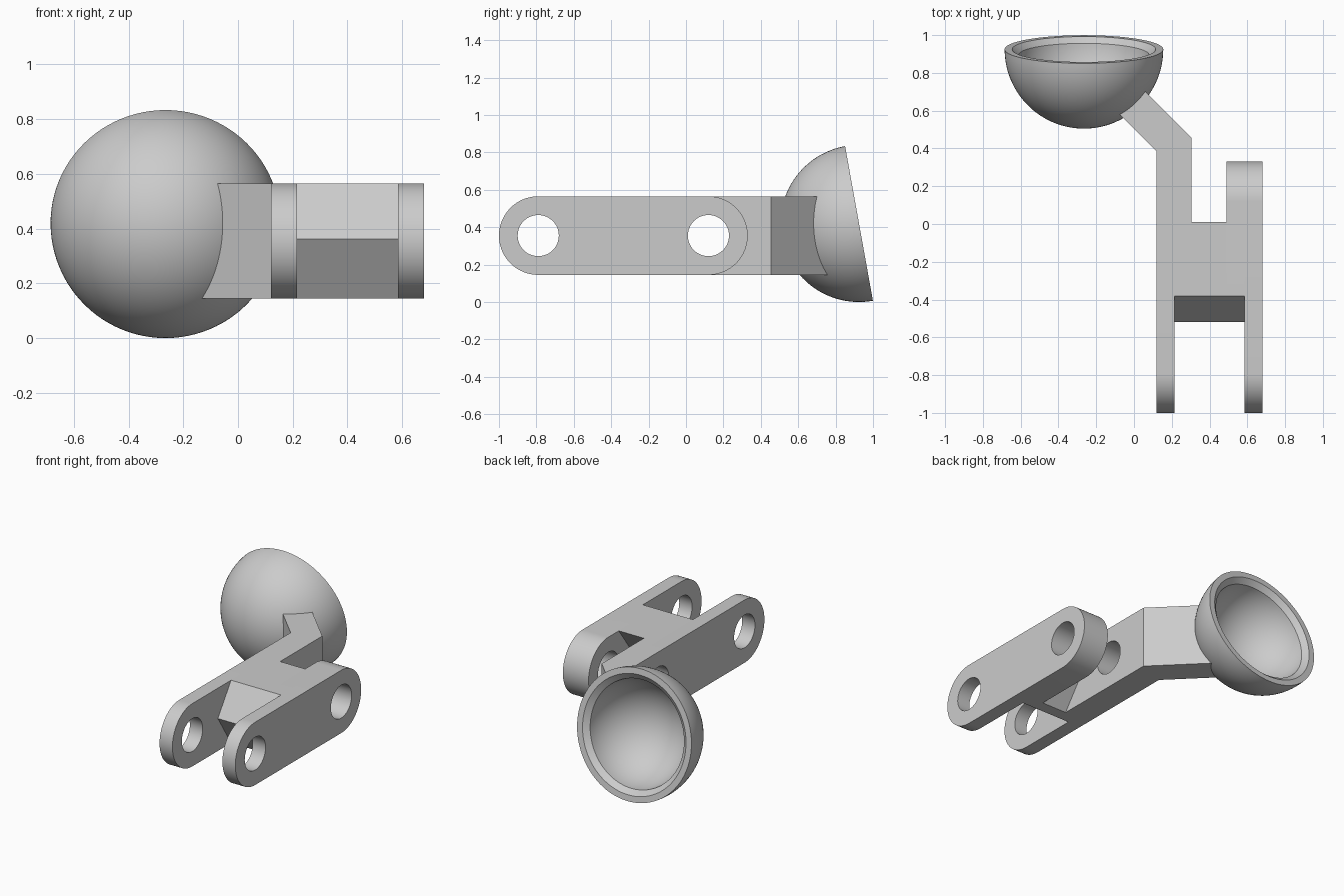
import bpy, bmesh
from math import sin, cos, pi, radians
from mathutils import Matrix, Vector

if "Cube" in bpy.data.objects:
    bpy.data.objects.remove(bpy.data.objects["Cube"], do_unlink=True)

# Single grey material
grey = bpy.data.materials.new("plain_grey")
grey.use_nodes = True
colour = (0.6, 0.6, 0.6, 1)
grey.diffuse_color = colour
grey.node_tree.nodes["Principled BSDF"].inputs["Base Color"].default_value = colour

# Main dimensions
BOTTOM, TOP = 0.145, 0.565
MID, R = 0.355, 0.21
FRONT_PIN, REAR_PIN, PIN_R = -0.79, 0.12, 0.11
BEND = 0.35
CUP = Vector((-0.265, 0.925, 0.42))
CUP_R = 0.42


def to_object(name, bm):
    bmesh.ops.recalc_face_normals(bm, faces=bm.faces)
    mesh = bpy.data.meshes.new(name)
    bm.to_mesh(mesh)
    bm.free()
    mesh.materials.append(grey)
    obj = bpy.data.objects.new(name, mesh)
    bpy.context.collection.objects.link(obj)
    return obj


def prism(name, points, low, high, along="x"):
    """Extrude a (y, z) profile along x, or an (x, y) profile along z."""
    place = (lambda a, b: (low, a, b)) if along == "x" else (lambda a, b: (a, b, low))
    bm = bmesh.new()
    face = bm.faces.new([bm.verts.new(place(a, b)) for a, b in points])
    new = bmesh.ops.extrude_face_region(bm, geom=[face])["geom"]
    # The starting face stays as the end cap
    if face not in bm.faces[:]:
        bm.faces.new([v for v in face.verts])
    d = high - low
    move = (d, 0, 0) if along == "x" else (0, 0, d)
    bmesh.ops.translate(bm, vec=move, verts=[g for g in new if isinstance(g, bmesh.types.BMVert)])
    return to_object(name, bm)


def arc(y, z, r, start, end, steps=48):
    angles = [radians(start + (end - start) * i / steps) for i in range(steps + 1)]
    return [(y + r * cos(a), z + r * sin(a)) for a in angles]


def cut(obj, cutter):
    mod = obj.modifiers.new("cut", "BOOLEAN")
    mod.operation, mod.solver, mod.object = "DIFFERENCE", "EXACT", cutter
    bpy.context.view_layer.objects.active = obj
    bpy.ops.object.modifier_apply(modifier=mod.name)


# Profile ends, ordered anticlockwise in (y, z)
round_front = arc(FRONT_PIN, MID, R, 90, 270)
wedge_front = [(-0.38, TOP), (-0.52, 0.362), (-0.38, BOTTOM)]
round_rear = arc(REAR_PIN, MID, R, -90, 90)
square_rear = [(BEND, BOTTOM), (BEND, TOP)]
slope_rear = [(-0.30, BOTTOM), (0.01, TOP)]

# Link body, built as slices across x
slices = [
    ("right_fork_plate", round_front, square_rear, 0.12, 0.215),
    ("right_inner_pad", wedge_front, square_rear, 0.215, 0.305),
    ("centre_web", wedge_front, slope_rear, 0.305, 0.49),
    ("left_inner_pad", wedge_front, round_rear, 0.49, 0.585),
    ("left_fork_plate", round_front, round_rear, 0.585, 0.68),
]
parts = {n: prism(n, front + rear, lo, hi) for n, front, rear, lo, hi in slices}

# Pin holes through the slices
for label, y in (("front", FRONT_PIN), ("rear", REAR_PIN)):
    pin = prism(label + "_pin_cutter", arc(y, MID, PIN_R, 0, 360 - 7.5, 47), 0, 0.8)
    pin.hide_render = True
    for name, obj in parts.items():
        if name == "centre_web" or (label == "front" and "pad" in name):
            continue
        cut(obj, pin)
    bpy.data.objects.remove(pin, do_unlink=True)

# Bent arm running at 45 degrees into the cup
t = 0.35
outline = [(0.12, BEND), (0.305, BEND), (0.305, 0.455),
           (0.305 - t, 0.455 + t), (0.12 - t, 0.385 + t), (0.12, 0.385)]
arm = prism("bent_arm", outline, BOTTOM, TOP, "z")
bm = bmesh.new()
bmesh.ops.create_uvsphere(bm, u_segments=48, v_segments=24, radius=CUP_R - 0.03,
                          matrix=Matrix.Translation(CUP))
ball = to_object("cup_cutter", bm)
ball.hide_render = True
cut(arm, ball)
bpy.data.objects.remove(ball, do_unlink=True)
parts["bent_arm"] = arm

# Hollow hemispherical cup with a chamfered lip, tilted slightly upward
INNER, LIP = 0.346, 0.03
profile = arc(0, 0, CUP_R, -90, 0, 32) + [(0.38, 0)] + arc(0, 0, INNER, -5, -90, 28)
bm = bmesh.new()
verts = [bm.verts.new((r, 0, h)) for r, h in profile]
edges = [bm.edges.new(pair) for pair in zip(verts, verts[1:])]
bmesh.ops.spin(bm, geom=verts + edges, cent=(0, 0, 0), axis=(0, 0, 1),
               angle=2 * pi, steps=96, use_duplicate=False)
bmesh.ops.remove_doubles(bm, verts=bm.verts, dist=0.0005)
bm.transform(Matrix.Translation(CUP) @ Matrix.Rotation(radians(-79.8), 4, "X"))
parts["cup"] = to_object("cup", bm)

# Smooth the curves, keep the corners crisp
for obj in bpy.context.selected_objects:
    obj.select_set(False)
for obj in parts.values():
    obj.select_set(True)
    bpy.context.view_layer.objects.active = obj
    bpy.ops.object.shade_smooth_by_angle(angle=radians(30))
    obj.select_set(False)
